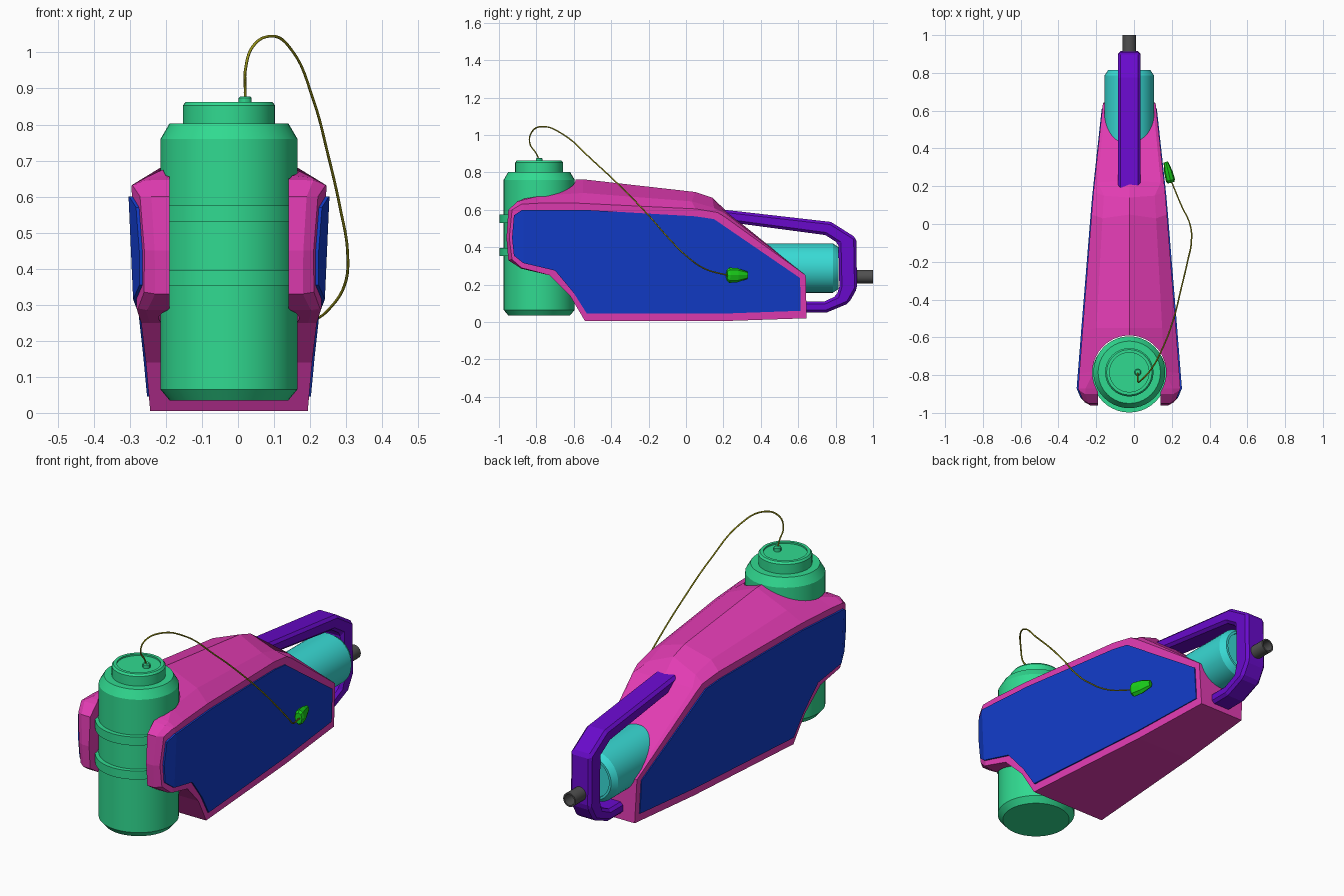
import bpy, bmesh, math
from mathutils import Vector

if "Cube" in bpy.data.objects:
    bpy.data.objects.remove(bpy.data.objects["Cube"])

CX = -0.025  # body centre line


def material(name, rgb):
    m = bpy.data.materials.new(name)
    m.diffuse_color = (*rgb, 1)
    m.use_nodes = True
    m.node_tree.nodes["Principled BSDF"].inputs["Base Color"].default_value = m.diffuse_color
    return m


GREEN = material("tank green", (0.03, 0.70, 0.28))
PINK = material("shell pink", (0.76, 0.045, 0.45))
BLUE = material("panel blue", (0.006, 0.045, 0.58))
TEAL = material("barrel teal", (0.04, 0.70, 0.66))
PURPLE = material("handle purple", (0.14, 0.003, 0.60))
LIME = material("plug green", (0.01, 0.62, 0.01))
OLIVE = material("cable olive", (0.33, 0.31, 0.01))
DARK = material("nozzle grey", (0.08, 0.08, 0.08))


def half_width(y, z):
    """The sides lean in toward the back and the bottom; the front tips bend in."""
    w = 0.27 - 0.076 * (y + 0.88) - 0.043 * (0.6 - z)
    return w - 0.45 * max(0, -0.87 - y)


def loft(name, layers, mat=None, smooth=0, fit=False):
    """Skin equal-length rings and cap both ends; fit scales x by half_width."""
    bm = bmesh.new()
    rings = [[bm.verts.new(p) for p in ring] for ring in layers]
    n = len(rings[0])
    for a, b in zip(rings, rings[1:]):
        for i in range(n):
            j = (i + 1) % n
            bm.faces.new((a[i], a[j], b[j], b[i]))
    bm.faces.new(rings[0])
    bm.faces.new(rings[-1])
    if fit:
        bmesh.ops.bisect_plane(bm, geom=bm.verts[:] + bm.edges[:] + bm.faces[:],
                               plane_co=(0, -0.87, 0), plane_no=(0, 1, 0))
        for v in bm.verts:
            v.co.x *= half_width(v.co.y, v.co.z)
    bmesh.ops.recalc_face_normals(bm, faces=bm.faces[:])
    me = bpy.data.meshes.new(name)
    bm.to_mesh(me)
    bm.free()
    if smooth:
        me.polygons.foreach_set("use_smooth", [True] * len(me.polygons))
        me.set_sharp_from_angle(angle=math.radians(smooth))
    if mat:
        me.materials.append(mat)
    ob = bpy.data.objects.new(name, me)
    ob.location.x = CX
    bpy.context.collection.objects.link(ob)
    return ob


def lathe(name, profile, mat, centre, along_y=False, n=40):
    """Turn (radius, height) points round z, or round y."""
    layers = []
    for r, h in profile:
        ring = []
        for i in range(n):
            a = math.tau * i / n
            c, s = r * math.cos(a), r * math.sin(a)
            ring.append((c, h, s) if along_y else (c, s, h))
        layers.append(ring)
    ob = loft(name, layers, mat, 30)
    ob.location = centre
    return ob


def layer(t, outline):
    return [(t, y, z) for y, z in outline]


# Tank with neck, recessed lid, two bands and a cable knob
lathe("tank", [(0.165, 0.035), (0.19, 0.065), (0.19, 0.76), (0.165, 0.803), (0.128, 0.803),
               (0.128, 0.853), (0.12, 0.863), (0.104, 0.863), (0.104, 0.855)],
      GREEN, (CX, -0.785, 0))
for name, z in (("lower_band", 0.352), ("upper_band", 0.53)):
    lathe(name, [(0.198, z), (0.198, z + 0.045)], GREEN, (CX, -0.80, 0))
lathe("cable_knob", [(0.018, 0.85), (0.018, 0.873), (0.013, 0.878)], GREEN, (0.02, -0.785, 0), n=12)

# Main shell: side outline, bevel outline (own width factor), ridge outline
low = [(0.64, 0.25), (0.645, 0.02), (0.2, 0.005), (-0.54, 0.005), (-0.62, 0.14), (-0.73, 0.25)]
side = [(-0.93, 0.60), (-0.88, 0.63), (-0.79, 0.635), (-0.57, 0.635), (0.05, 0.605),
        (0.17, 0.585), (0.21, 0.56)] + low + [(-0.88, 0.29), (-0.93, 0.335), (-0.945, 0.45)]
edge = [(-0.95, 0.60), (-0.90, 0.645), (-0.78, 0.675), (-0.55, 0.69), (0.03, 0.645),
        (0.15, 0.61), (0.22, 0.575)] + low + [(-0.88, 0.285), (-0.95, 0.33), (-0.96, 0.45)]
ridge = [(-0.95, 0.60), (-0.90, 0.65), (-0.78, 0.76), (-0.55, 0.763), (0.05, 0.695),
         (0.14, 0.665), (0.23, 0.58)] + edge[7:]


def edge_layer(s):
    return [(s * (0.7 if 2 <= i <= 5 else 0.9), y, z) for i, (y, z) in enumerate(edge)]


shell = loft("shell", [layer(-1, side), edge_layer(-1), layer(0, ridge), edge_layer(1),
                       layer(1, side)], PINK, fit=True)

# Recess that holds the tank
arc = [math.radians(-32 + 244 * i / 30) for i in range(31)]
plan = [(0.195 * math.cos(a), -0.785 + 0.195 * math.sin(a)) for a in arc]
plan += [(-0.165, -1.1), (0.165, -1.1)]
cutter = loft("tank_recess_cutter", [[(x, y, z) for x, y in plan] for z in (-0.1, 1.0)])
cutter.hide_render = True
cutter.hide_viewport = False
cutter.display_type = 'WIRE'
cut = shell.modifiers.new("tank recess", 'BOOLEAN')
cut.operation, cut.solver, cut.object = 'DIFFERENCE', 'EXACT', cutter

# Side panels
panel = [(-0.92, 0.57), (-0.875, 0.60), (-0.55, 0.60), (0.05, 0.565), (0.15, 0.55), (0.61, 0.235),
         (0.613, 0.06), (0.2, 0.045), (-0.53, 0.045), (-0.60, 0.155), (-0.70, 0.275),
         (-0.87, 0.315), (-0.92, 0.355), (-0.93, 0.45)]
for name, s in (("left_panel", -1), ("right_panel", 1)):
    loft(name, [layer(s * 0.95, panel), layer(s * 1.035, panel)], BLUE, fit=True)

# Barrel and nozzle
lathe("barrel", [(0.132, 0.2), (0.132, 0.785), (0.112, 0.815), (0.10, 0.815), (0.10, 0.805)],
      TEAL, (CX, 0, 0.288), along_y=True)
lathe("nozzle", [(0.036, 0.86), (0.036, 1.0), (0.028, 1.0), (0.028, 0.93)],
      DARK, (CX, 0, 0.243), along_y=True, n=20)

# Handle loop
loop = [(0.18, 0.603), (0.775, 0.535), (0.91, 0.45), (0.915, 0.18), (0.87, 0.10), (0.75, 0.05),
        (0.55, 0.05), (0.55, 0.11), (0.74, 0.11), (0.805, 0.14), (0.82, 0.19), (0.815, 0.42),
        (0.745, 0.465), (0.22, 0.535)]
handle = loft("handle", [layer(-0.06, loop), layer(0.06, loop)], PURPLE)
bev = handle.modifiers.new("chamfer", 'BEVEL')
bev.width, bev.segments = 0.014, 1

# Cable plug on the right panel
plug = lathe("cable_plug", [(0.03, -0.058), (0.041, -0.045), (0.038, 0.0), (0.02, 0.055)],
             LIME, (0.182, 0.275, 0.25), along_y=True, n=8)
plug.data.shade_flat()
plug.scale.x = 0.6
plug.rotation_euler.z = 0.25

# Cable from the tank lid to the plug
path = [(0.02, -0.785, 0.865), (0.02, -0.80, 0.90), (0.021, -0.835, 0.955), (0.04, -0.825, 1.015),
        (0.09, -0.77, 1.045), (0.15, -0.66, 1.005), (0.21, -0.50, 0.865), (0.25, -0.34, 0.715),
        (0.283, -0.20, 0.57), (0.304, -0.09, 0.445), (0.296, 0.0, 0.355), (0.25, 0.10, 0.285),
        (0.20, 0.22, 0.25)]
cu = bpy.data.curves.new("cable", 'CURVE')
cu.dimensions = '3D'
cu.bevel_depth, cu.bevel_resolution, cu.resolution_u = 0.004, 1, 6
sp = cu.splines.new('BEZIER')
sp.bezier_points.add(len(path) - 1)
for bp, p in zip(sp.bezier_points, path):
    bp.co = Vector(p)
    bp.handle_left_type = bp.handle_right_type = 'AUTO'
cu.materials.append(OLIVE)
bpy.context.collection.objects.link(bpy.data.objects.new("cable", cu))
